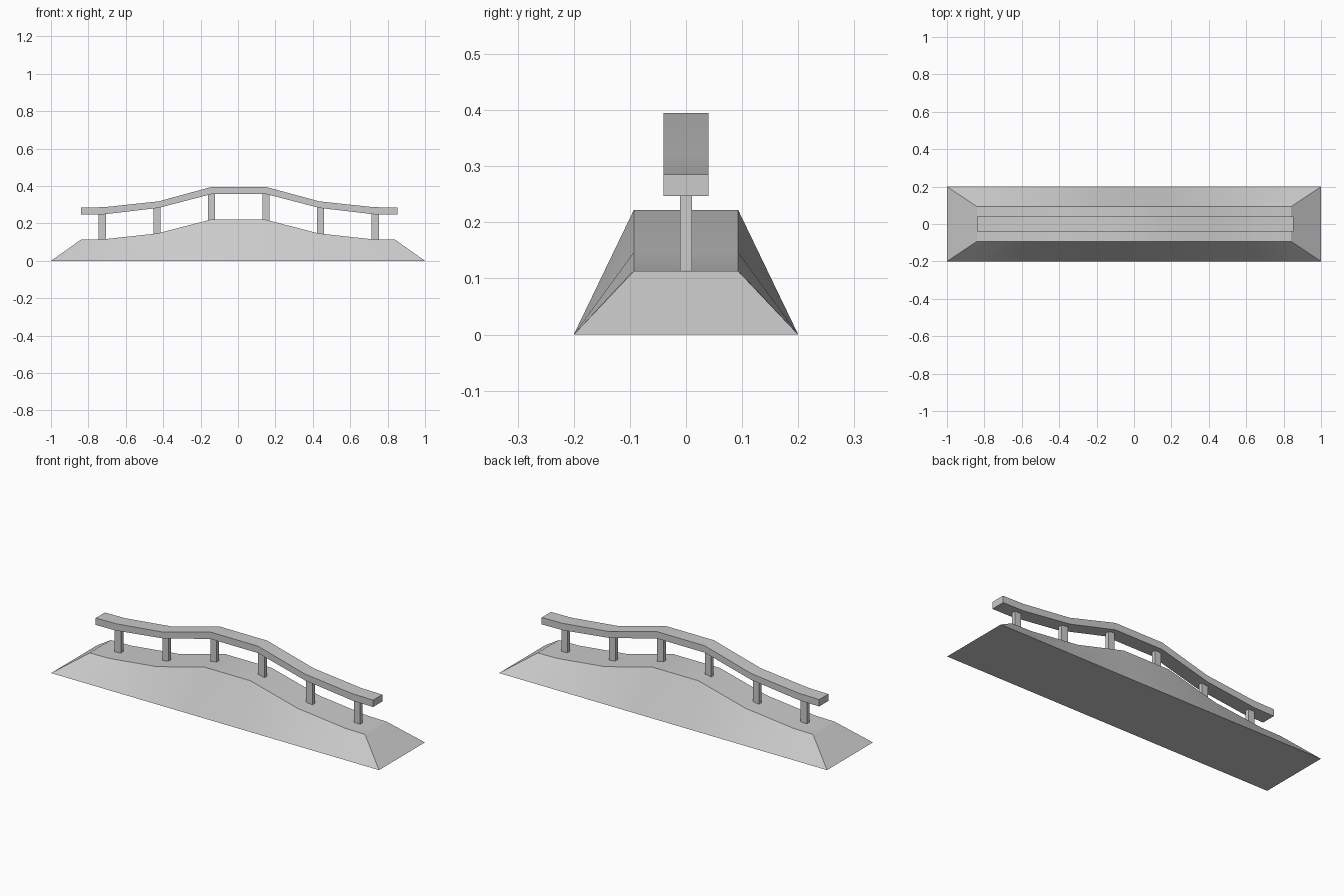
import bpy, bmesh, math

if "Cube" in bpy.data.objects:
    bpy.data.objects.remove(bpy.data.objects["Cube"])


def loft(name, sections):
    """Join a row of four-cornered sections into a closed solid."""
    bm = bmesh.new()
    rows = [[bm.verts.new(p) for p in s] for s in sections]
    for a, b in zip(rows, rows[1:]):
        for i in range(4):
            j = (i + 1) % 4
            bm.faces.new((a[i], a[j], b[j], b[i]))
    bm.faces.new(rows[0])
    bm.faces.new(rows[-1])
    bmesh.ops.recalc_face_normals(bm, faces=bm.faces)
    mesh = bpy.data.meshes.new(name)
    bm.to_mesh(mesh)
    bm.free()
    obj = bpy.data.objects.new(name, mesh)
    bpy.context.collection.objects.link(obj)
    bpy.ops.object.select_all(action='DESELECT')
    obj.select_set(True)
    bpy.context.view_layer.objects.active = obj
    bpy.ops.object.shade_smooth_by_angle(angle=math.radians(30))
    return obj


# Sloped base: crest profile (x, z) over a wider rectangular footprint
crest = [(-0.84, 0.113), (-0.72, 0.115), (-0.43, 0.147), (-0.14, 0.222),
         (0.14, 0.222), (0.43, 0.147), (0.72, 0.115), (0.84, 0.113)]
loft("base", [[(x / 0.84, -0.2, 0), (x, -0.093, z), (x, 0.093, z), (x / 0.84, 0.2, 0)]
              for x, z in crest])

# Bent rail: x, underside z, top z
rail = [(-0.84, 0.247, 0.285), (-0.715, 0.249, 0.287), (-0.425, 0.283, 0.318),
        (-0.142, 0.357, 0.395), (0.15, 0.357, 0.395), (0.435, 0.283, 0.318),
        (0.725, 0.249, 0.287), (0.852, 0.247, 0.285)]
loft("rail", [[(x, -0.04, lo), (x, -0.04, hi), (x, 0.04, hi), (x, 0.04, lo)]
              for x, lo, hi in rail])

# Posts, slightly sunk into the base and the rail
heights = [(0.108, 0.252), (0.14, 0.287), (0.214, 0.362)]
for i, (lo, hi) in enumerate(heights + heights[::-1]):
    x = 0.004 + (i - 2.5) * 0.292
    loft(f"post_{i + 1}", [[(x - 0.019, -0.011, z), (x + 0.019, -0.011, z),
                            (x + 0.019, 0.011, z), (x - 0.019, 0.011, z)]
                           for z in (lo, hi)])
